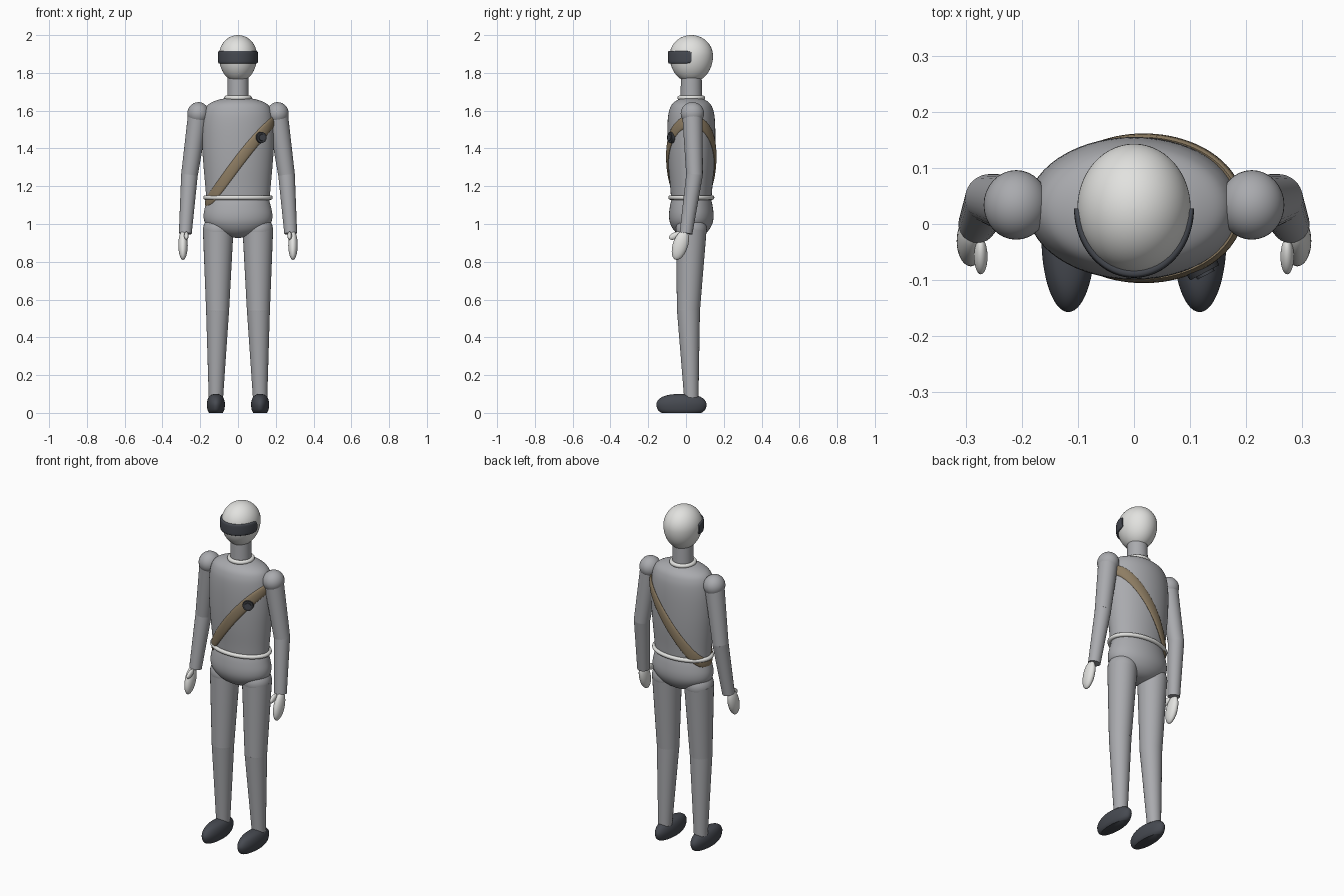
import bpy, bmesh, math
from mathutils import Vector, Matrix

if "Cube" in bpy.data.objects:
    bpy.data.objects.remove(bpy.data.objects["Cube"])

CY = 0.028  # depth of the body axis


def material(name, rgb):
    m = bpy.data.materials.new(name)
    m.diffuse_color = (*rgb, 1)
    m.use_nodes = True
    m.node_tree.nodes["Principled BSDF"].inputs["Base Color"].default_value = m.diffuse_color
    return m


GREY = material("body grey", (0.40, 0.405, 0.425))
WHITE = material("off white", (0.76, 0.76, 0.74))
DARK = material("dark slate", (0.062, 0.068, 0.082))
TAN = material("strap tan", (0.27, 0.205, 0.125))
BLACK = material("clasp charcoal", (0.04, 0.043, 0.05))


def finish(name, bm, mat, angle=50):
    bmesh.ops.recalc_face_normals(bm, faces=bm.faces[:])
    me = bpy.data.meshes.new(name)
    bm.to_mesh(me)
    bm.free()
    me.materials.append(mat)
    ob = bpy.data.objects.new(name, me)
    bpy.context.collection.objects.link(ob)
    bpy.ops.object.select_all(action='DESELECT')
    ob.select_set(True)
    bpy.context.view_layer.objects.active = ob
    bpy.ops.object.shade_smooth_by_angle(angle=math.radians(angle))
    return ob


def skin(name, loops, mat, closed=False):
    """Surface through equal-length loops of points, capped unless closed."""
    bm = bmesh.new()
    rows = [[bm.verts.new(p) for p in loop] for loop in loops]
    pairs = list(zip(rows, rows[1:])) + ([(rows[-1], rows[0])] if closed else [])
    n = len(rows[0])
    for a, b in pairs:
        for i in range(n):
            j = (i + 1) % n
            bm.faces.new((a[i], a[j], b[j], b[i]))
    if not closed:
        bm.faces.new(rows[0])
        bm.faces.new(rows[-1])
    return finish(name, bm, mat)


def refine(prof, sub=5):
    """Catmull-Rom smoothing of a (z, rx, ry) profile."""
    p = [prof[0]] + prof + [prof[-1]]
    out = []
    for i in range(1, len(p) - 2):
        for k in range(sub):
            t = k / sub
            out.append([0.5 * (2 * b + (c - a) * t + (2 * a - 5 * b + 4 * c - d) * t * t
                               + (3 * b - a - 3 * c + d) * t ** 3)
                        for a, b, c, d in zip(*p[i - 1:i + 3])])
    return out + [list(prof[-1])]


def loft(name, prof, mat, cx=0, cy=CY, seg=56):
    angs = [math.tau * i / seg for i in range(seg)]
    return skin(name, [[(cx + rx * math.cos(a), cy + ry * math.sin(a), z) for a in angs]
                       for z, rx, ry in prof], mat)


def ring(name, z, rx, ry, r, mat):
    loops = []
    for i in range(72):
        a = math.tau * i / 72
        loops.append([((rx + r * math.cos(b)) * math.cos(a), CY + (ry + r * math.cos(b)) * math.sin(a),
                       z + r * math.sin(b)) for b in [math.tau * k / 12 for k in range(12)]])
    return skin(name, loops, mat, closed=True)


def ellipsoid(name, loc, radii, mat, tilt=0):
    bm = bmesh.new()
    bmesh.ops.create_uvsphere(bm, u_segments=32, v_segments=20, radius=1)
    bm.transform(Matrix.Translation(loc) @ Matrix.Rotation(tilt, 4, 'X') @ Matrix.Diagonal((*radii, 1)))
    return finish(name, bm, mat)


def limb(name, a, b, ra, rb, mat):
    """Tapered cylinder between two points."""
    a, b = Vector(a), Vector(b)
    d = b - a
    bm = bmesh.new()
    bmesh.ops.create_cone(bm, cap_ends=True, segments=32, radius1=ra, radius2=rb, depth=d.length)
    bm.transform(Matrix.Translation((a + b) / 2) @ d.to_track_quat('Z', 'Y').to_matrix().to_4x4())
    return finish(name, bm, mat)


# torso and pelvis
TORSO = refine([(1.09, .162, .100), (1.14, .168, .107), (1.2, .173, .112), (1.3, .182, .121),
                (1.4, .189, .126), (1.5, .190, .127), (1.57, .184, .123), (1.61, .173, .114),
                (1.635, .154, .101), (1.653, .118, .080), (1.664, .075, .055), (1.668, .03, .025)])
loft("torso", TORSO, GREY)
loft("pelvis", refine([(1.14, .160, .102), (1.1, .172, .112), (1.05, .182, .118), (1.01, .176, .114),
                       (.975, .148, .098), (.95, .108, .075), (.935, .066, .048), (.927, .015, .012)]), GREY)
ring("belt", 1.14, .172, .110, .012, WHITE)

# neck, collar and egg-shaped head
loft("neck", [(1.64, .057, .057), (1.79, .055, .055)], GREY)
ring("collar", 1.668, .062, .062, .012, WHITE)
head = []
for i in range(33):
    t = math.radians(-89 + 178 * i / 32)
    c = math.cos(t)
    head.append((1.89 + (.11 if t > 0 else .14) * math.sin(t), .101 * c, .115 * c))
loft("head", head, WHITE)


# wrap-around visor with rounded ends
def squircle(b):
    c, s = math.cos(b), math.sin(b)
    return math.copysign(abs(c) ** .5, c), math.copysign(abs(s) ** .5, s)


visor = []
for i in range(49):
    u = i / 48
    a = math.pi * (1 + u)
    e = min(u, 1 - u) * 48
    h = .033 * (1 if e >= 2 else (.72, .92)[int(e)])
    loop = []
    for k in range(24):
        o, v = squircle(math.tau * k / 24)
        loop.append(((.098 + .009 * o) * math.cos(a), CY + (.115 + .009 * o) * math.sin(a), 1.883 + h * v))
    visor.append(loop)
skin("visor", visor, DARK)


# diagonal strap following the torso surface
def torso_radii(z):
    for (z0, x0, y0), (z1, x1, y1) in zip(TORSO, TORSO[1:]):
        if z0 <= z <= z1:
            f = (z - z0) / (z1 - z0)
            return x0 + (x1 - x0) * f, y0 + (y1 - y0) * f
    return TORSO[0][1:]


def strap_point(t):
    c = math.cos(t)
    z = 1.327 + .217 * c * (1.12 - .12 * c * c)
    rx, ry = torso_radii(z)
    n = Vector((c / rx, math.sin(t) / ry, 0)).normalized()
    return Vector((rx * c, CY + ry * math.sin(t), z)) + n * .001, n


loops = []
for i in range(96):
    t = math.tau * i / 96
    p, n = strap_point(t)
    tan = (strap_point(t + .01)[0] - strap_point(t - .01)[0]).normalized()
    w = tan.cross(n).normalized()
    loops.append([p + w * (.029 * math.cos(b)) + n * (.009 * math.sin(b))
                  for b in [math.tau * k / 16 for k in range(16)]])
skin("shoulder_strap", loops, TAN, closed=True)

# round clasp on the strap, in two steps
p, n = strap_point(-math.acos(.62))
p.z = 1.458
limb("strap_clasp", p, p + n * .016, .031, .029, BLACK)
limb("clasp_button", p, p + n * .021, .020, .017, DARK)

# limbs, hands and shoes on both sides
for s, side in ((-1, "left"), (1, "right")):
    shoulder, elbow, wrist = (s * .210, .034, 1.585), (s * .257, .045, 1.26), (s * .279, .000, .95)
    ellipsoid(side + "_shoulder", shoulder, (.058, .062, .060), GREY)
    limb(side + "_upper_arm", shoulder, elbow, .054, .044, GREY)
    ellipsoid(side + "_elbow", elbow, (.044,) * 3, GREY)
    limb(side + "_forearm", elbow, wrist, .044, .034, GREY)
    ellipsoid(side + "_hand", (s * .291, -.030, .888), (.025, .040, .081), WHITE, math.radians(-18))
    ellipsoid(side + "_thumb", (s * .273, -.058, .938), (.012, .034, .018), WHITE, math.radians(25))

    hip, knee, ankle = (s * .105, CY, .97), (s * .108, .013, .545), (s * .117, CY, .08)
    ellipsoid(side + "_hip", hip, (.080, .082, .080), GREY)
    limb(side + "_thigh", hip, knee, .081, .061, GREY)
    ellipsoid(side + "_knee", knee, (.061,) * 3, GREY)
    limb(side + "_shin", knee, ankle, .061, .038, GREY)
    loft(side + "_shoe", refine([(0, .036, .105), (.015, .044, .124), (.045, .048, .133), (.07, .044, .121),
                                 (.088, .034, .094), (.098, .018, .05), (.1, .004, .01)], 4),
         DARK, cx=s * .117, cy=-.024)
